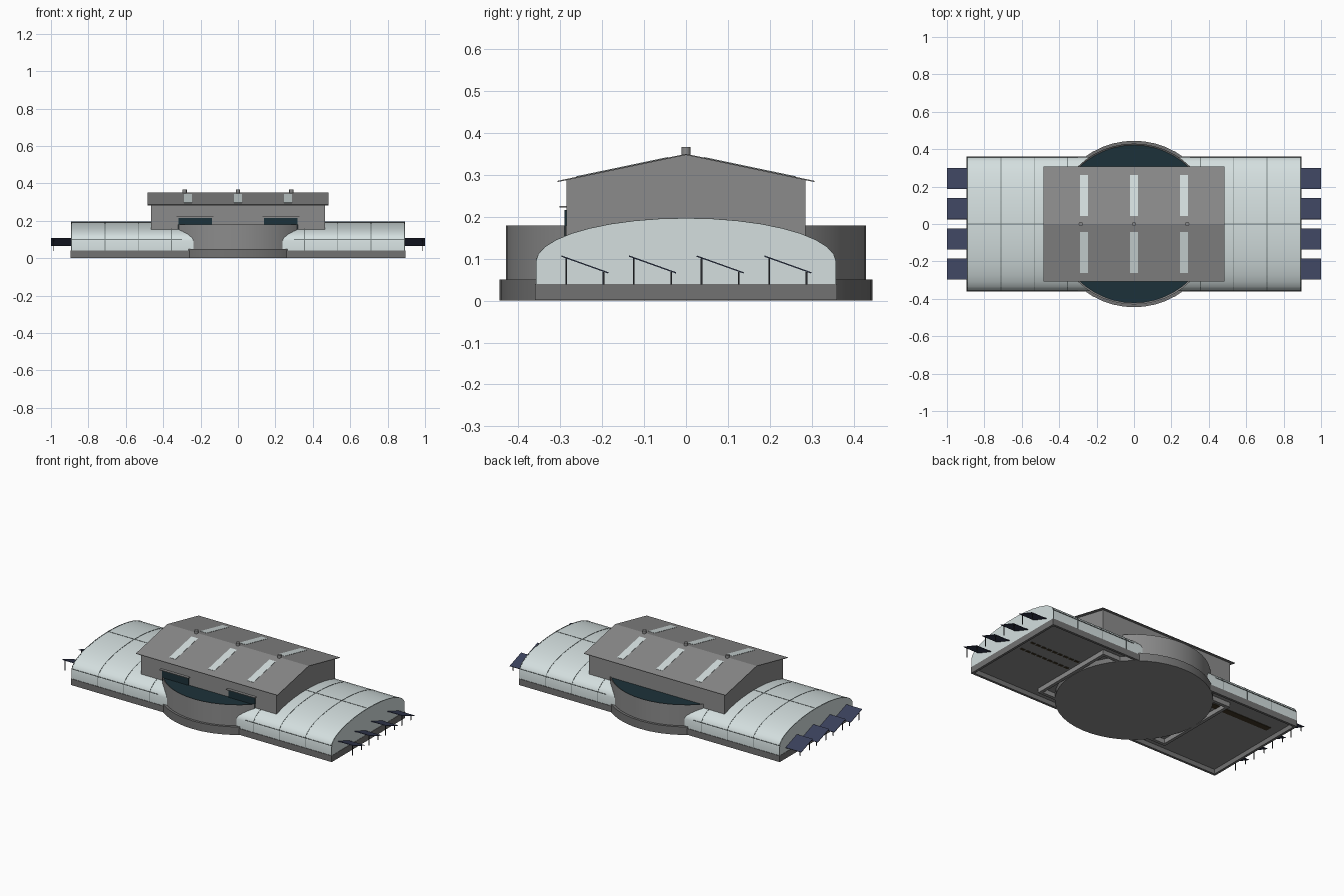
import bpy, bmesh, math
from mathutils import Vector

if "Cube" in bpy.data.objects:
    bpy.data.objects.remove(bpy.data.objects["Cube"])


def mat(name, r, g, b):
    m = bpy.data.materials.new(name)
    m.diffuse_color = (r, g, b, 1)
    m.use_nodes = True
    m.node_tree.nodes["Principled BSDF"].inputs["Base Color"].default_value = m.diffuse_color
    return m


CONCRETE = mat("concrete", .17, .17, .17)
WALL = mat("wall_grey", .26, .26, .26)
ROOF = mat("roof_grey", .255, .255, .255)
GLASS = mat("pale_glass", .66, .74, .74)
WATER = mat("dark_water", .012, .031, .041)
NAVY = mat("panel_navy", .043, .053, .105)
DARK = mat("dark_metal", .02, .022, .025)
RIB = mat("rib_grey", .2, .24, .24)
SOIL = mat("soil", .05, .037, .018)


def finish(name, bm, material, smooth=False):
    bmesh.ops.recalc_face_normals(bm, faces=bm.faces)
    me = bpy.data.meshes.new(name)
    bm.to_mesh(me)
    bm.free()
    me.materials.append(material)
    ob = bpy.data.objects.new(name, me)
    bpy.context.collection.objects.link(ob)
    if smooth:
        bpy.ops.object.select_all(action='DESELECT')
        ob.select_set(True)
        bpy.context.view_layer.objects.active = ob
        bpy.ops.object.shade_smooth_by_angle(angle=math.radians(35))
    return ob


def prism(name, profile, x0, x1, material, smooth=False):
    """Extrude a (y, z) outline along x."""
    bm = bmesh.new()
    face = bm.faces.new([bm.verts.new((x0, y, z)) for y, z in profile])
    ext = bmesh.ops.extrude_face_region(bm, geom=[face])
    verts = [v for v in ext["geom"] if isinstance(v, bmesh.types.BMVert)]
    bmesh.ops.translate(bm, verts=verts, vec=(x1 - x0, 0, 0))
    return finish(name, bm, material, smooth)


def box(name, x0, x1, y0, y1, z0, z1, material):
    return prism(name, [(y0, z0), (y1, z0), (y1, z1), (y0, z1)], x0, x1, material)


def cyl(name, r, x, y, z0, z1, material, sides=48):
    bm = bmesh.new()
    bmesh.ops.create_cone(bm, cap_ends=True, segments=sides, radius1=r, radius2=r, depth=z1 - z0)
    bmesh.ops.translate(bm, verts=bm.verts, vec=(x, y, (z0 + z1) / 2))
    return finish(name, bm, material, True)


def arch(grow=0, n=18):
    """Greenhouse outline: short upright sides and a half ellipse."""
    pts = [((.357 + grow) * math.cos(math.pi * i / n),
            .093 + (.103 + grow) * math.sin(math.pi * i / n)) for i in range(n + 1)]
    return [(.357 + grow, .038)] + pts + [(-.357 - grow, .038)]


def slab(y0, z0, y1, z1, t):
    """Sloping strip outline of thickness t."""
    n = Vector((z0 - z1, y1 - y0)).normalized() * t
    return [(y0, z0), (y1, z1), (y1 + n.x, z1 + n.y), (y0 + n.x, z0 + n.y)]


for side, s in (("left", -1), ("right", 1)):
    # foundation: open frame with a recessed floor
    for k in (-1, 1):
        box(f"{side}_foundation_wall", s * .2, s * .895, k * .36, k * .345, .001, .04, CONCRETE)
    box(f"{side}_foundation_end", s * .88, s * .895, -.36, .36, .001, .04, CONCRETE)
    box(f"{side}_floor", s * .2, s * .885, -.35, .35, .03, .039, WALL)

    # arched greenhouse with thin ribs and purlins
    prism(f"{side}_greenhouse", arch(), s * .2, s * .893, GLASS, True)
    for x in (.355, .533, .711, .89):
        prism(f"{side}_rib", arch(.0015), s * (x - .002), s * (x + .002), RIB)
    for y, z in ((-.357, .1), (0, .196), (.357, .1)):
        box(f"{side}_purlin", s * .3, s * .89, y - .0015, y + .0015, z - .0015, z + .0015, RIB)

    # solar panels on posts beyond the end wall
    for i in range(4):
        y = -.298 + i * .1615
        prism(f"{side}_solar_panel", slab(y, .105, y + .112, .065, .003), s * .893, s * 1.0, NAVY)
        for dy, top in ((.012, .101), (.101, .069)):
            box(f"{side}_panel_post", s * .983, s * .987, y + dy - .002, y + dy + .002,
                .038, top, DARK)

# planting strips that show under the floors
box("left_soil_strip", -.82, -.25, .18, .22, .027, .031, SOIL)
for i in range(9):
    x = .48 + i * .04
    for y in (-.01, .08):
        box("right_soil_strip", x, x + .028, y, y + .014, .027, .031, SOIL)

# round fish tank
base = cyl("tank_base", .445, 0, 0, 0, .05, CONCRETE)
base.data.materials.append(WALL)
for p in base.data.polygons:
    if p.normal.z < -.9:
        p.material_index = 1
tank = cyl("tank_wall", .43, 0, 0, .045, .18, WALL)
bm = bmesh.new()
bm.from_mesh(tank.data)
top = [f for f in bm.faces if f.normal.z > .9]
bmesh.ops.inset_region(bm, faces=top, thickness=.008)
bmesh.ops.translate(bm, verts=list({v for f in top for v in f.verts}), vec=(0, 0, -.006))
for f in top:
    f.material_index = 1
bm.to_mesh(tank.data)
bm.free()
tank.data.materials.append(WATER)

# barn walls, open underneath
for k in (-1, 1):
    box("barn_long_wall", -.465, .465, k * .285, k * .265, .001, .289, WALL)
    gable = [(-.285, .001), (.285, .001), (.285, .288), (0, .348), (-.285, .288)]
    prism("barn_gable_wall", gable, k * .445, k * .465, WALL)

# gabled roof sheet
prism("barn_roof", [(-.307, .283), (0, .3475), (.307, .283), (.307, .286), (0, .3505), (-.307, .286)],
      -.485, .485, ROOF)


def roof_z(y):
    return .3505 - abs(y) * .0645 / .307


# skylights and ridge vents
for x in (-.267, 0, .267):
    for k in (-1, 1):
        a, b = k * .043, k * .262
        outline = [(a, roof_z(a) - .001), (b, roof_z(b) - .001),
                   (b, roof_z(b) + .0015), (a, roof_z(a) + .0015)]
        prism("skylight", outline, x - .022, x + .022, GLASS)
for x in (-.285, 0, .285):
    cyl("ridge_vent", .011, x, 0, .34, .367, WALL, 16)

# front windows with small canopies
for k in (-1, 1):
    box("front_window", k * .138, k * .318, -.290, -.283, .14, .216, WATER)
    box("window_canopy", k * .13, k * .328, -.302, -.283, .222, .226, WALL)
